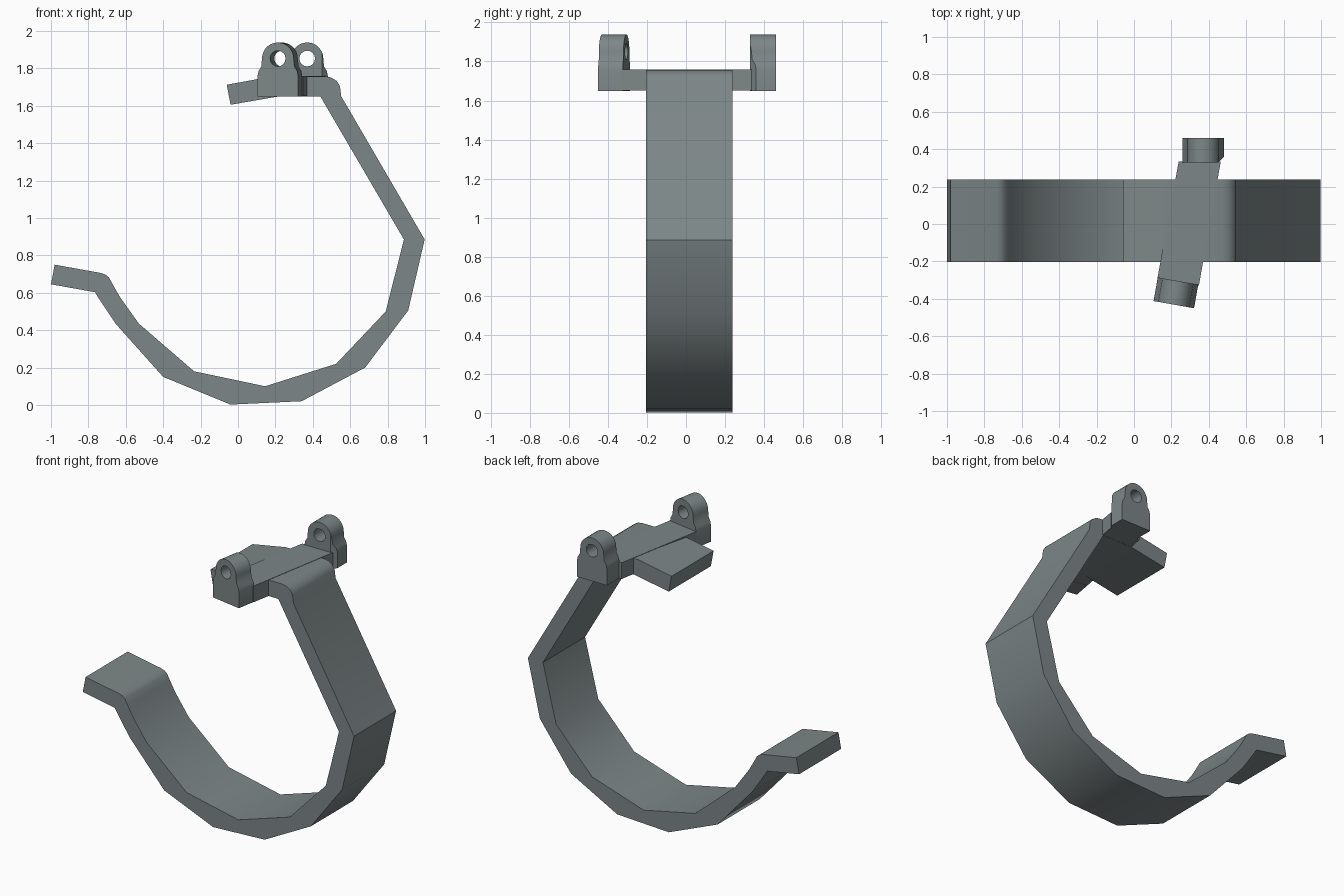
import bpy, bmesh, math
from mathutils import Matrix, Vector

if "Cube" in bpy.data.objects:
    bpy.data.objects.remove(bpy.data.objects["Cube"])

metal = bpy.data.materials.new("slate grey metal")
metal.diffuse_color = (0.205, 0.24, 0.243, 1)
metal.use_nodes = True
metal.node_tree.nodes["Principled BSDF"].inputs["Base Color"].default_value = metal.diffuse_color
TILT = math.radians(10)


def arc(cx, cz, r, a0, a1, n):
    """Points on an arc, angles in degrees."""
    return [(cx + r * math.cos(math.radians(a0 + (a1 - a0) * i / n)),
             cz + r * math.sin(math.radians(a0 + (a1 - a0) * i / n))) for i in range(n + 1)]


def plate(name, loops, depth, matrix, cut=None):
    """Extrude closed outlines (later loops are holes) evenly about their plane."""
    cu = bpy.data.curves.new(name, 'CURVE')
    cu.dimensions = '2D'
    cu.fill_mode = 'BOTH'
    cu.extrude = depth / 2
    for pts in loops:
        sp = cu.splines.new('POLY')
        sp.points.add(len(pts) - 1)
        for p, (u, v) in zip(sp.points, pts):
            p.co = (u, v, 0, 1)
        sp.use_cyclic_u = True
    ob = bpy.data.objects.new(name, cu)
    bpy.context.collection.objects.link(ob)
    bpy.ops.object.select_all(action='DESELECT')
    ob.select_set(True)
    bpy.context.view_layer.objects.active = ob
    bpy.ops.object.convert(target='MESH')
    ob = bpy.context.object
    bm = bmesh.new()
    bm.from_mesh(ob.data)
    bmesh.ops.remove_doubles(bm, verts=bm.verts, dist=0.0005)
    bm.transform(matrix)
    if cut:  # trim a corner and close the opening
        res = bmesh.ops.bisect_plane(bm, geom=bm.verts[:] + bm.edges[:] + bm.faces[:],
                                     plane_co=cut[0], plane_no=cut[1], clear_outer=True)
        edges = [e for e in res['geom_cut'] if isinstance(e, bmesh.types.BMEdge)]
        bmesh.ops.holes_fill(bm, edges=edges, sides=0)
    bmesh.ops.recalc_face_normals(bm, faces=bm.faces)
    bm.to_mesh(ob.data)
    bm.free()
    ob.data.materials.clear()
    ob.data.materials.append(metal)
    bpy.ops.object.shade_smooth_by_angle(angle=math.radians(32))
    return ob


UPRIGHT = Matrix.Rotation(math.pi / 2, 4, 'X')  # outline (u, v) becomes (x, z)

# Curved clamp strap with its two flanges
inner = [(-0.98, 0.75), (-0.735, 0.706), (-0.71, 0.698), (-0.69, 0.682), (-0.67, 0.645),
         (-0.63, 0.575), (-0.53, 0.435), (-0.235, 0.18), (0.145, 0.10), (0.525, 0.22),
         (0.79, 0.50), (0.887, 0.885), (0.44, 1.65), (0.22, 1.65), (-0.04, 1.605)]
outer = [(-0.06, 1.712), (0.185, 1.757), (0.47, 1.757), (0.50, 1.75), (0.528, 1.732),
         (0.545, 1.705), (0.552, 1.65), (0.998, 0.885), (0.91, 0.505), (0.68, 0.20),
         (0.34, 0.02), (-0.04, 0.002), (-0.40, 0.15), (-0.655, 0.435), (-0.745, 0.57),
         (-0.765, 0.603), (-1.0, 0.645)]
plate("clamp_strap", [inner + outer], 0.443, Matrix.Translation((0, 0.017, 0)) @ UPRIGHT)

# Skewed crossbar carrying the lugs
t = math.tan(TILT)
bar = [(0.18 - 0.31 * t, -0.29), (0.405 - 0.33 * t, -0.33),
       (0.405 + 0.335 * t, 0.335), (0.18 + 0.335 * t, 0.335)]
plate("crossbar", [bar], 0.108, Matrix.Translation((0, 0, 1.705)))

# Pierced lugs, one square to the strap and one square to the crossbar
lug = [(-0.11, 1.65), (0.11, 1.65), (0.11, 1.76), (0.105, 1.785), (0.09, 1.81)]
lug += arc(0, 1.852, 0.086, 0, 180, 14)
lug += [(-0.09, 1.81), (-0.105, 1.785), (-0.11, 1.76)]
hole = arc(0, 1.852, 0.042, 0, 337.5, 15)
plate("front_lug", [lug, hole], 0.128,
      Matrix.Translation((0.224, -0.368, 0)) @ Matrix.Rotation(-TILT, 4, 'Z') @ UPRIGHT)
plate("back_lug", [lug, hole], 0.132, Matrix.Translation((0.37, 0.395, 0)) @ UPRIGHT,
      cut=(Vector((0.45, 0.329, 1.7)), Vector((1, -1, 0)).normalized()))
